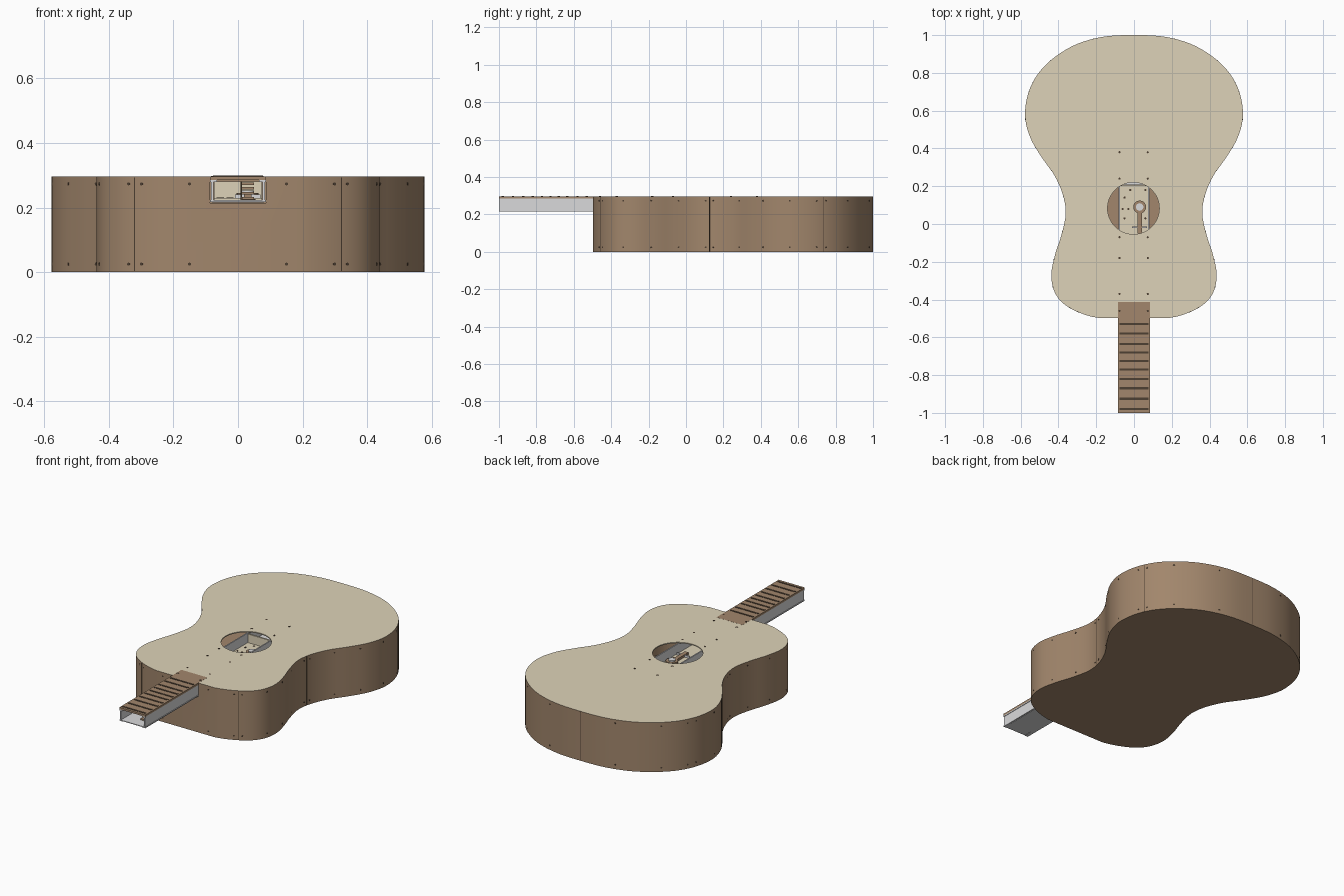
import bpy, bmesh, math
from mathutils import Vector

if "Cube" in bpy.data.objects:
    bpy.data.objects.remove(bpy.data.objects["Cube"], do_unlink=True)


def material(name, r, g, b):
    m = bpy.data.materials.new(name)
    m.use_nodes = True
    m.diffuse_color = (r, g, b, 1)
    m.node_tree.nodes["Principled BSDF"].inputs["Base Color"].default_value = (r, g, b, 1)
    return m


brown = material("brown wood", 0.36, 0.24, 0.15)
tan = material("pale wood", 0.73, 0.65, 0.48)
grey = material("grey metal", 0.7, 0.7, 0.71)
dark = material("dark brown", 0.075, 0.05, 0.032)


def finish(name, bm, mat, smooth=False):
    bmesh.ops.recalc_face_normals(bm, faces=bm.faces)
    me = bpy.data.meshes.new(name)
    bm.to_mesh(me)
    bm.free()
    ob = bpy.data.objects.new(name, me)
    bpy.context.collection.objects.link(ob)
    me.materials.append(mat)
    if smooth:
        bpy.ops.object.select_all(action="DESELECT")
        ob.select_set(True)
        bpy.context.view_layer.objects.active = ob
        bpy.ops.object.shade_smooth_by_angle(angle=math.radians(35))
    return ob


def add_box(bm, x0, x1, y0, y1, z0, z1):
    vs = bmesh.ops.create_cube(bm, size=1)["verts"]
    for v in vs:
        v.co = ((x0 + x1) / 2 + v.co.x * (x1 - x0),
                (y0 + y1) / 2 + v.co.y * (y1 - y0),
                (z0 + z1) / 2 + v.co.z * (z1 - z0))


def boxes(name, mat, *dims):
    bm = bmesh.new()
    for d in dims:
        add_box(bm, *d)
    return finish(name, bm, mat)


def add_disc(bm, pos, normal, r, depth, sides=8):
    rot = Vector(normal).to_track_quat("Z", "Y").to_matrix()
    vs = bmesh.ops.create_cone(bm, cap_ends=True, segments=sides, radius1=r,
                               radius2=r, depth=depth)["verts"]
    for v in vs:
        v.co = rot @ v.co + Vector(pos)


# Body outline: half profile, smoothed and mirrored
half = [(0, 1), (.17, .99), (.33, .94), (.47, .84), (.55, .72), (.577, .58), (.55, .46),
        (.49, .355), (.42, .255), (.375, .15), (.362, .05), (.385, -.06),
        (.42, -.17), (.438, -.28), (.41, -.38), (.33, -.45), (.19, -.497), (0, -.497)]


def smooth_path(pts, steps=5):
    p = [Vector(q) for q in pts]
    p = [Vector((-p[1].x, p[1].y))] + p
    out = []
    for i in range(1, len(p) - 2):
        a, b, c, d = p[i - 1:i + 3]
        for k in range(steps):
            t = k / steps
            out.append(0.5 * (2 * b + (c - a) * t + (2 * a - 5 * b + 4 * c - d) * t * t
                              + (3 * b - a - 3 * c + d) * t ** 3))
    return out + p[-2:]


right = smooth_path(half)
outline = right + [Vector((-q.x, q.y)) for q in reversed(right[1:-1])]
n = len(outline)


def outward(i):
    t = outline[(i + 1) % n] - outline[i - 1]
    return Vector((-t.y, t.x)).normalized()


def wall_point(y):
    """Point and outward normal on the +x wall at a given y."""
    for i, (a, b) in enumerate(zip(right, right[1:])):
        if a.y >= y > b.y:
            return a.lerp(b, (a.y - y) / (a.y - b.y)), outward(i)


H, WALL, TOP = 0.296, 0.014, 0.006
inner = [q - outward(i) * WALL for i, q in enumerate(outline)]


def plate(name, mat, z0, z1, loop):
    bm = bmesh.new()
    face = bm.faces.new([bm.verts.new((q.x, q.y, z0)) for q in loop])
    ext = bmesh.ops.extrude_face_region(bm, geom=[face], use_keep_orig=True)["geom"]
    for v in ext:
        if isinstance(v, bmesh.types.BMVert):
            v.co.z = z1
    return finish(name, bm, mat, True)


# Back, soundboard and sides
plate("back_board", brown, 0, WALL, inner)
top = plate("soundboard", tan, H - TOP, H, outline)
top.data.materials.append(brown)
for f in top.data.polygons:
    if abs(f.normal.z) < 0.5:
        f.material_index = 1

bm = bmesh.new()
rings = [[bm.verts.new((q.x, q.y, z)) for q in loop]
         for loop, z in ((outline, 0), (outline, H - TOP), (inner, H - TOP), (inner, 0))]
for k in range(4):
    a, b = rings[k], rings[(k + 1) % 4]
    for i in range(n):
        j = (i + 1) % n
        bm.faces.new((a[i], a[j], b[j], b[i]))
sides = finish("body_sides", bm, brown, True)

# Cutters for the sound hole and the neck pocket
pocket = boxes("pocket_cutter", brown, (-.086, .086, -.6, -.412, .214, .4))
bm = bmesh.new()
add_disc(bm, (-.003, .083, H), (0, 0, 1), .137, .1, 48)
hole = finish("hole_cutter", bm, tan)
for ob, cutter in ((sides, pocket), (top, pocket), (top, hole)):
    mod = ob.modifiers.new(cutter.name, "BOOLEAN")
    mod.object = cutter
    mod.operation = "DIFFERENCE"
    mod.solver = "EXACT"
    cutter.hide_render = True
    cutter.hide_viewport = True

# Metal neck channel running into the body
boxes("neck_channel", grey,
      (-.08, .08, -.95, .42, .215, .219), (-.08, .08, -1, .42, .219, .223),
      *[(min(s * .076, s * .083), max(s * .076, s * .083), -1, .42, .219, .285)
        for s in (-1, 1)],
      *[(min(s * .065, s * .086), max(s * .065, s * .086), -1, -.4, z, z + .006)
        for s in (-1, 1) for z in (.217, .279)])

# Fretboard with frets
boxes("fretboard", brown, (-.086, .086, -1, -.412, .285, .2965))
frets = [-.53, -.58, -.635, -.68, -.725, -.77, -.82, -.87, -.925, -.98]
boxes("frets", dark, *[(-.077, .077, y - .006, y + .006, .29, .2985) for y in frets])

# Mechanism seen inside the hole and the open neck
boxes("inner_board", tan, (-.075, .075, -.35, .2, .223, .229),
      (-.075, .075, .2, .21, .223, .28))
boxes("neck_blocks", brown, *[(.012, .05, -.94 + i * .1, -.92 + i * .1, .225 + i * .015,
                               .233 + i * .015) for i in range(4)])
boxes("neck_rail", dark, (.008, .054, -.9, -.5, .223, .227), (.008, .012, -.9, -.5, .227, .28))
bm = bmesh.new()
add_disc(bm, (.03, .09, .237), (0, 0, 1), .034, .016, 24)
add_box(bm, .018, .042, -.05, .08, .229, .243)
finish("crank", bm, brown, True)
bm = bmesh.new()
add_disc(bm, (.03, .09, .248), (0, 0, 1), .02, .008, 20)
add_box(bm, -.01, .07, -.02, -.012, .229, .241)
finish("crank_hub", bm, grey, True)

# Screws on the soundboard, inner board and sides
bm = bmesh.new()
for x in (-.077, .073):
    for y in (.38, .24, -.07, -.18, -.37, -.46):
        add_disc(bm, (x, y, H), (0, 0, 1), .006, .003)
for x, y in ((-.05, .14), (-.05, .03), (-.06, .08), (-.03, .08), (-.02, .18), (.06, .18), (.06, .03)):
    add_disc(bm, (x, y, .229), (0, 0, 1), .006, .004)
spots = [wall_point(y) for y in (.98, .865, .75, .7, .555, .41, .285, .145, .105, -.04,
                                 -.185, -.335, -.445, -.465)]
spots.append((Vector((.15, -.497)), Vector((0, -1))))
for p, nrm in spots:
    for s in (-1, 1):
        for z in (.025, .273):
            add_disc(bm, (s * p.x, p.y, z), (s * nrm.x, nrm.y, 0), .005, .002)
finish("screws", bm, dark)

# Panel seams
bm = bmesh.new()
seams = [(0, .998)]
for y in (.125, -.455):
    p, nrm = wall_point(y)
    seams += [(s * (p.x - nrm.x * .002), p.y - nrm.y * .002) for s in (-1, 1)]
p, nrm = wall_point(.735)
seams.append(p - nrm * .002)
for x, y in seams:
    add_disc(bm, (x, y, H / 2), (0, 0, 1), .003, H - .006, 6)
finish("panel_seams", bm, dark)
